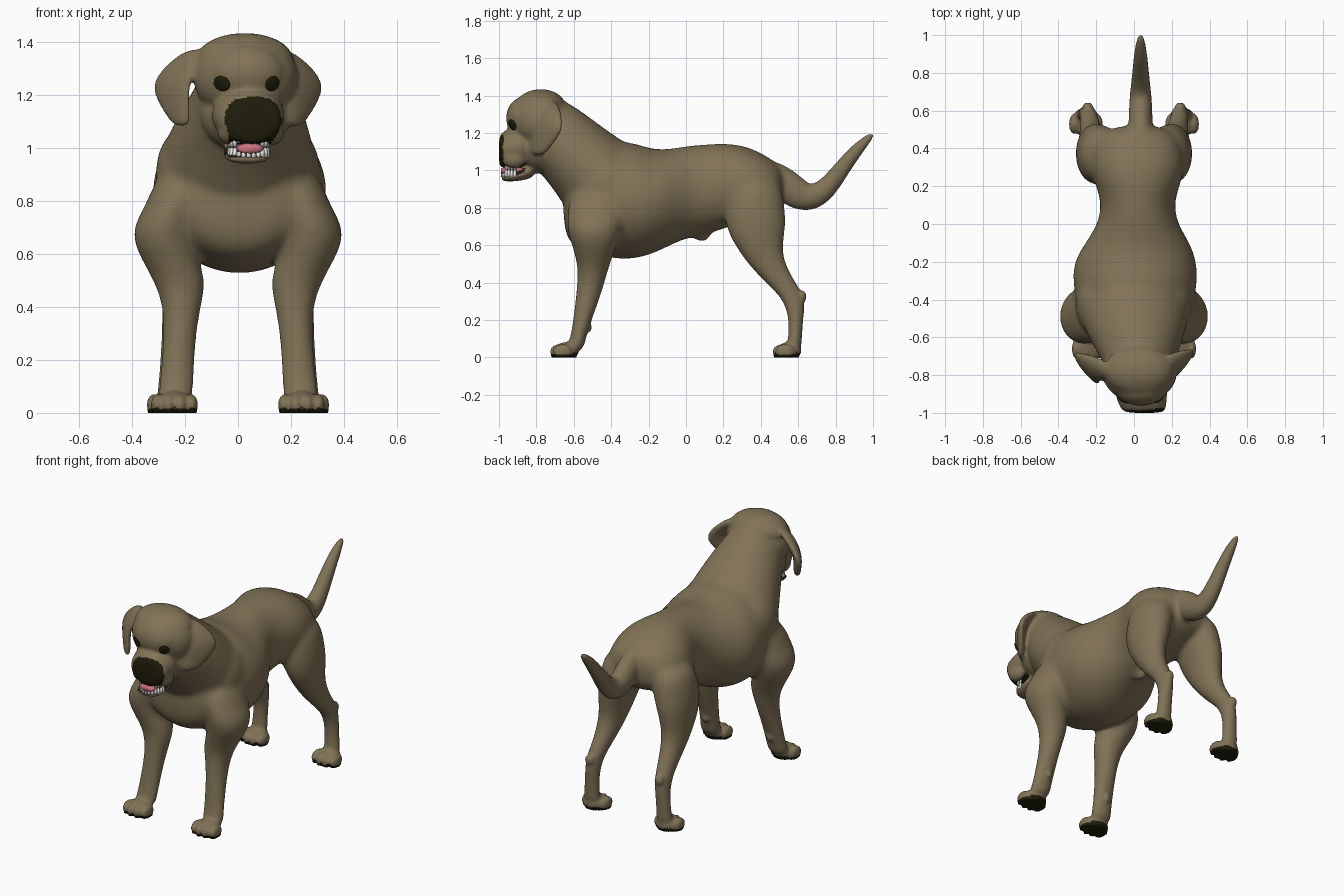
import bpy, bmesh, math
from mathutils import Vector
from mathutils.bvhtree import BVHTree

if "Cube" in bpy.data.objects:
    bpy.data.objects.remove(bpy.data.objects["Cube"], do_unlink=True)

X, Y, Z = Vector((1, 0, 0)), Vector((0, 1, 0)), Vector((0, 0, 1))


def material(name, rgb):
    m = bpy.data.materials.new(name)
    m.use_nodes = True
    m.diffuse_color = (*rgb, 1)
    m.node_tree.nodes["Principled BSDF"].inputs["Base Color"].default_value = (*rgb, 1)
    return m


fur = material("brown fur", (0.22, 0.17, 0.095))
dark = material("dark skin", (0.014, 0.012, 0.003))
pink = material("pink tongue", (0.6, 0.17, 0.2))
white = material("white teeth", (0.8, 0.8, 0.77))


def loft(bm, sections, u=X, v=None, sides=16):
    """Skin elliptical rings (x, y, z, radius_u, radius_v); v follows the path if not given."""
    pts = [Vector(s[:3]) for s in sections]
    rings = []
    for i, s in enumerate(sections):
        t = pts[min(i + 1, len(pts) - 1)] - pts[max(i - 1, 0)]
        w = v or t.cross(u).normalized()
        angles = [math.tau * k / sides for k in range(sides)]
        rings.append([bm.verts.new(pts[i] + u * s[3] * math.cos(a) + w * s[4] * math.sin(a))
                      for a in angles])
    for a, b in zip(rings, rings[1:]):
        for k in range(sides):
            n = (k + 1) % sides
            bm.faces.new((a[k], a[n], b[n], b[k]))
    bm.faces.new(rings[0][::-1])
    bm.faces.new(rings[-1])


def blob(bm, centre, radii):
    made = bmesh.ops.create_uvsphere(bm, u_segments=16, v_segments=10, radius=1)["verts"]
    for p in made:
        p.co = Vector(centre) + Vector(c * r for c, r in zip(p.co, radii))


def make(name, bm, *mats):
    bmesh.ops.recalc_face_normals(bm, faces=bm.faces)
    me = bpy.data.meshes.new(name)
    bm.to_mesh(me)
    bm.free()
    for m in mats:
        me.materials.append(m)
    for p in me.polygons:
        p.use_smooth = True
    ob = bpy.data.objects.new(name, me)
    bpy.context.collection.objects.link(ob)
    return ob


body = bmesh.new()

# Torso: y, middle height, half width, half height
torso = [(.525, .91, .14, .1), (.45, .92, .222, .15), (.35, .925, .25, .2), (.25, .925, .25, .225),
         (.12, .9, .192, .247), (0, .885, .215, .252), (-.1, .85, .285, .266), (-.2, .83, .335, .292),
         (-.3, .84, .338, .325), (-.42, .84, .32, .315), (-.55, .815, .285, .255), (-.66, .785, .2, .16)]
loft(body, [(.02 if y > -.15 else .006, y, z, a, b) for y, z, a, b in torso], v=Z)
blob(body, (.018, .085, .66), (.03, .055, .05))

# Neck
loft(body, [(.025, -.8, 1.27, .17, .16), (.025, -.735, 1.21, .185, .195), (.02, -.63, 1.12, .235, .205),
            (0, -.5, .985, .295, .237), (0, -.4, .88, .31, .28)],
     v=Vector((0, .62, .78)))

# Skull, crown, brow, cheeks, muzzle and lower jaw
blob(body, (.03, -.785, 1.265), (.205, .168, .17))
blob(body, (.025, -.775, 1.335), (.19, .14, .1))
blob(body, (.035, -.865, 1.28), (.15, .1, .115))
blob(body, (.03, -.77, 1.13), (.18, .14, .15))
loft(body, [(.035, -.82, 1.13, .155, .12), (.04, -.93, 1.12, .135, .11),
            (.05, -.98, 1.11, .123, .1), (.055, -1.002, 1.1, .1, .082)], v=Z)
for side in (-1, 1):
    blob(body, (.048 + side * .085, -.92, 1.06), (.042, .065, .05))
loft(body, [(.03, -.8, 1.01, .1, .05), (.035, -.89, .97, .09, .028),
            (.035, -.96, .96, .085, .022), (.035, -.99, .96, .05, .014)], v=Z)

# Tail
loft(body, [(.03, .4, 1.02, .07, .075), (.035, .52, .93, .066, .09), (.035, .6, .868, .063, .088),
            (.035, .675, .85, .06, .076), (.035, .755, .9, .05, .058), (.035, .84, 1.02, .042, .044),
            (.035, .93, 1.13, .032, .034), (.035, 1.005, 1.2, .016, .014)])

# Legs (mirrored): x, y, z, half width, half depth
front_leg = [(.2, -.46, .91, .11, .15), (.235, -.475, .79, .11, .165), (.285, -.49, .7, .122, .152),
             (.272, -.49, .61, .118, .13), (.217, -.493, .5, .1, .086), (.212, -.508, .4, .072, .074),
             (.219, -.529, .3, .062, .063), (.226, -.554, .2, .063, .05), (.233, -.577, .1, .064, .042),
             (.24, -.6, .03, .07, .05)]
hind_leg = [(.15, .37, .97, .125, .14), (.182, .365, .82, .125, .165), (.208, .372, .7, .106, .168),
            (.218, .385, .6, .088, .132), (.224, .43, .5, .07, .1), (.232, .505, .4, .055, .082),
            (.242, .575, .32, .046, .064), (.248, .59, .22, .044, .04), (.255, .583, .1, .048, .036),
            (.255, .575, .03, .055, .045)]
for side in (-1, 1):
    for leg, paw_y in ((front_leg, -.64), (hind_leg, .55)):
        loft(body, [(side * x, y, z, a, b) for x, y, z, a, b in leg], v=Y)
        x = leg[-1][0]
        blob(body, (side * x, paw_y, .034), (.077, .07, .048))
        # Four toes
        for k in (-1.5, -.5, .5, 1.5):
            blob(body, (side * x + k * .043, paw_y - .045 + abs(k) * .016, .03), (.026, .055, .042))
    # Shoulder blade, elbow, wrist pad and heel
    blob(body, (side * .2, -.42, .91), (.115, .17, .17))
    blob(body, (side * .25, -.43, .61), (.07, .06, .07))
    blob(body, (side * .225, -.52, .16), (.02, .02, .025))
    blob(body, (side * .245, .62, .325), (.03, .025, .035))

# Hanging ears
for side in (-1, 1):
    back = .02 if side > 0 else 0
    across = Vector((side * .65, .76, 0)).normalized()
    out = Vector((across.y, -across.x, 0))
    loft(body, [(side * .15, -.75 + back, 1.375, .045, .03), (side * .205, -.755 + back, 1.325, .08, .034),
                (side * .26, -.755 + back, 1.24, .115, .026), (side * .238, -.78 + back, 1.155, .085, .022),
                (side * .21, -.815 + back, 1.075, .045, .02)], u=across, v=out)

# Fuse everything into one smooth skin
dog = make("dog_body", body, fur)
sub = dog.modifiers.new("round", "SUBSURF")
sub.levels = 2
fuse = dog.modifiers.new("fuse", "REMESH")
fuse.mode, fuse.voxel_size = "VOXEL", .01
soft = dog.modifiers.new("soften", "SMOOTH")
soft.factor, soft.iterations = .5, 6
bpy.context.view_layer.update()
skin = bpy.data.meshes.new_from_object(dog.evaluated_get(bpy.context.evaluated_depsgraph_get()))
dog.modifiers.clear()
dog.data = skin
skin.materials.clear()
skin.materials.append(fur)
skin.materials.append(dark)

# Blend shoulders, neck and haunches into the torso, feathered at the border
bm = bmesh.new()
bm.from_mesh(skin)
for step in range(24):
    inset = step * .004
    region = [p for p in bm.verts if p.co.z > .5 + inset and -.67 + inset * .5 < p.co.y < .56 - inset]
    bmesh.ops.smooth_vert(bm, verts=region, factor=.5,
                          use_axis_x=True, use_axis_y=True, use_axis_z=True)
# Flat soles
for p in bm.verts:
    if p.co.z < .01:
        p.co.z = 0
bm.to_mesh(skin)
bm.free()

# Dark nose patch, mouth lining and paw pads
for f in skin.polygons:
    c, n = f.center, f.normal
    width = .107 - max(0, 1.1 - c.z) * .2
    dx, dz = abs(c.x - .057) / width, abs(c.z - 1.098) / .095
    nose = c.y < -.955 and n.y < -.1 and dx ** 2.6 + dz ** 2.6 < 1
    palate = c.y < -.86 and n.z < -.5 and 1 < c.z < 1.06 and abs(c.x - .045) < .08
    gum = c.y < -.86 and n.z > .4 and .96 < c.z < 1.02 and abs(c.x - .035) < .09
    pad = c.z < .012 or c.z < .025 and n.z < -.35
    f.material_index = 1 if nose or palate or gum or pad else 0
    f.use_smooth = True

# Eyes set onto the face
tree = BVHTree.FromPolygons([p.co for p in skin.vertices], [f.vertices[:] for f in skin.polygons])
for label, x, size in (("right_eye", -.061, .036), ("left_eye", .13, .031)):
    spot, normal = tree.ray_cast(Vector((x, -2, 1.243)), Y)[:2]
    bm = bmesh.new()
    blob(bm, (0, 0, 0), (size, .03, .009))
    turn = normal.to_track_quat("Z", "Y")
    for p in bm.verts:
        p.co = spot + turn @ p.co
    make(label, bm, dark)

# Tongue
bm = bmesh.new()
loft(bm, [(.045, -.86, 1.0, .05, .018), (.045, -.93, 1.0, .055, .02),
          (.045, -.975, .998, .05, .02), (.045, -.99, .994, .035, .014)], v=Z)
make("tongue", bm, pink)

# Two rows of teeth, larger along the cheeks
for label, height, point in (("lower_teeth", .974, 1), ("upper_teeth", 1.03, -1)):
    bm = bmesh.new()
    for k in range(13):
        a = math.pi * k / 12
        x, y = .04 + .073 * math.cos(a), -.915 - .064 * math.sin(a)
        size = .012 if 3 < k < 9 else .027
        loft(bm, [(x, y, height - point * .01, .011, .012),
                  (x, y, height + point * size, .006, .007)], v=Y, sides=8)
    make(label, bm, white)
